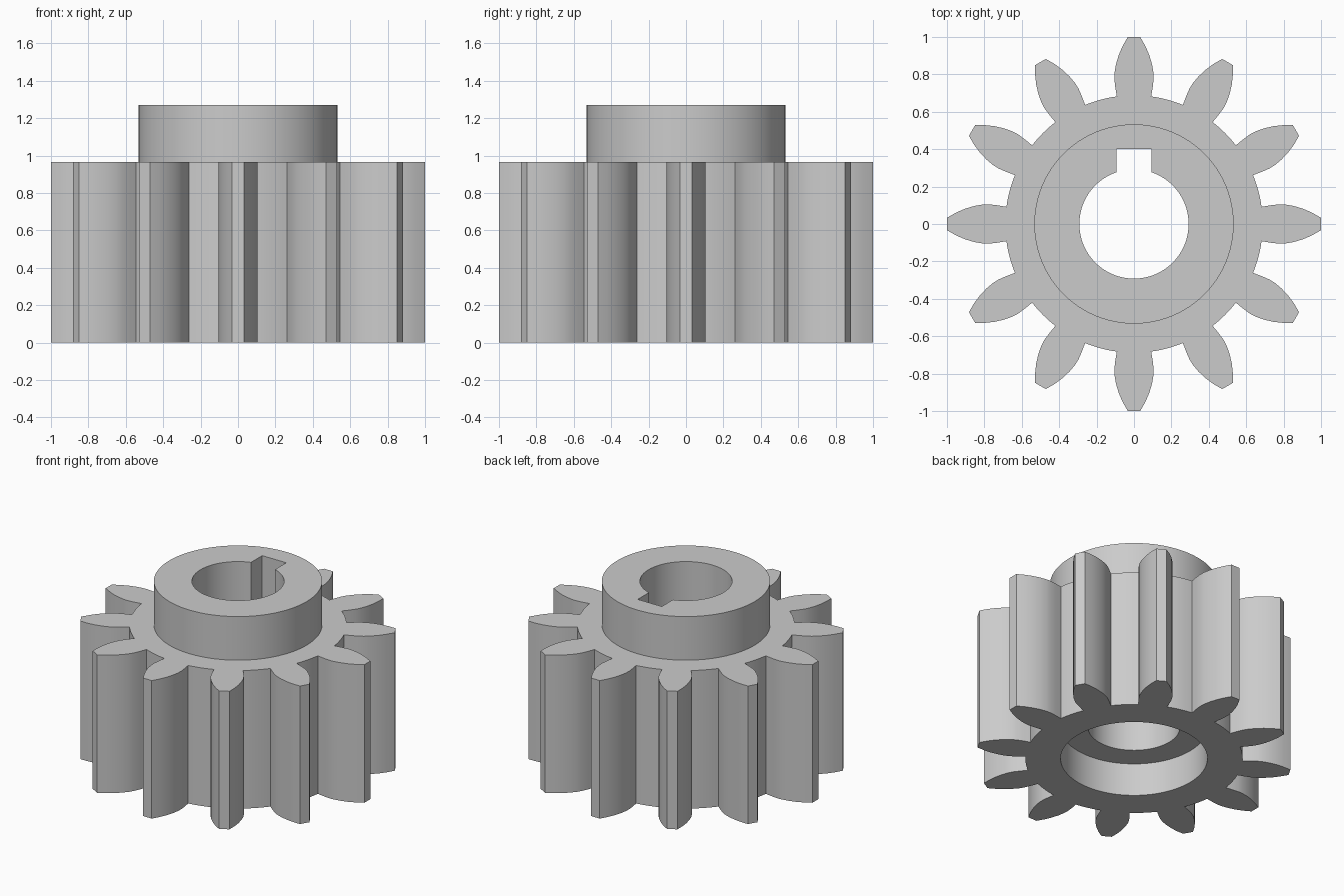
import bpy
import bmesh
from math import sin, cos, tau, atan2, hypot, radians
from mathutils import Vector, Matrix

cube = bpy.data.objects.get("Cube")
if cube:
    bpy.data.objects.remove(cube, do_unlink=True)

TEETH = 12
GEAR_TOP = 0.965
HUB_TOP = 1.27
RECESS_TOP = 0.23

steel = bpy.data.materials.new("plain_grey_steel")
steel.use_nodes = True
GREY = (0.6, 0.6, 0.6, 1)
steel.diffuse_color = GREY
steel.node_tree.nodes["Principled BSDF"].inputs["Base Color"].default_value = GREY


def prism(name, outline, bottom, top):
    """Extrude a counter-clockwise outline between two heights."""
    bm = bmesh.new()
    base = bm.faces.new([bm.verts.new((x, y, bottom)) for x, y in outline])
    grown = bmesh.ops.extrude_face_region(bm, geom=[base], use_keep_orig=True)
    raised = [v for v in grown["geom"] if isinstance(v, bmesh.types.BMVert)]
    bmesh.ops.translate(bm, vec=(0, 0, top - bottom), verts=raised)
    bmesh.ops.recalc_face_normals(bm, faces=bm.faces)
    mesh = bpy.data.meshes.new(name)
    bm.to_mesh(mesh)
    bm.free()
    mesh.materials.append(steel)
    obj = bpy.data.objects.new(name, mesh)
    bpy.context.collection.objects.link(obj)
    return obj


def circle(radius, sides=96):
    return [(radius * cos(tau * i / sides), radius * sin(tau * i / sides))
            for i in range(sides)]


def rectangle(x0, x1, y0, y1):
    return [(x0, y0), (x1, y0), (x1, y1), (x0, y1)]


def gear_outline():
    # One flank as (half width, distance from centre), root to tip
    flank = [(0.092, 0.682), (0.1, 0.73), (0.105, 0.775), (0.104, 0.81),
             (0.096, 0.855), (0.081, 0.905), (0.06, 0.953), (0.033, 1.0)]
    root_radius = hypot(*flank[0])
    half_angle = atan2(*flank[0])
    gap = tau / TEETH - 2 * half_angle
    tooth = flank + [(-w, r) for w, r in reversed(flank)]
    # Root arc leading to the next tooth
    for i in range(1, 6):
        a = tau / 4 + half_angle + gap * i / 6
        tooth.append((root_radius * cos(a), root_radius * sin(a)))
    points = []
    for t in range(TEETH):
        turn = Matrix.Rotation(tau * t / TEETH, 2)
        points += [tuple(turn @ Vector(p)) for p in tooth]
    return points


def combine(target, other, operation):
    mod = target.modifiers.new(other.name, "BOOLEAN")
    mod.operation = operation
    mod.solver = "EXACT"
    mod.object = other
    bpy.context.view_layer.objects.active = target
    bpy.ops.object.modifier_apply(modifier=mod.name)
    bpy.data.objects.remove(other, do_unlink=True)


# Toothed body with raised hub
gear = prism("spur_gear", gear_outline(), 0, GEAR_TOP)
combine(gear, prism("hub", circle(0.533), 0.6, HUB_TOP), "UNION")

# Shaft bore, keyway and underside recess
combine(gear, prism("bore", circle(0.292), -0.1, HUB_TOP + 0.1), "DIFFERENCE")
combine(gear, prism("keyway", rectangle(-0.093, 0.093, 0.1, 0.4),
                    -0.1, HUB_TOP + 0.1), "DIFFERENCE")
combine(gear, prism("recess", circle(0.465), -0.1, RECESS_TOP), "DIFFERENCE")

# Smooth flanks and cylinders, crisp edges
bpy.ops.object.select_all(action="DESELECT")
gear.select_set(True)
bpy.context.view_layer.objects.active = gear
bpy.ops.object.shade_smooth_by_angle(angle=radians(30))
